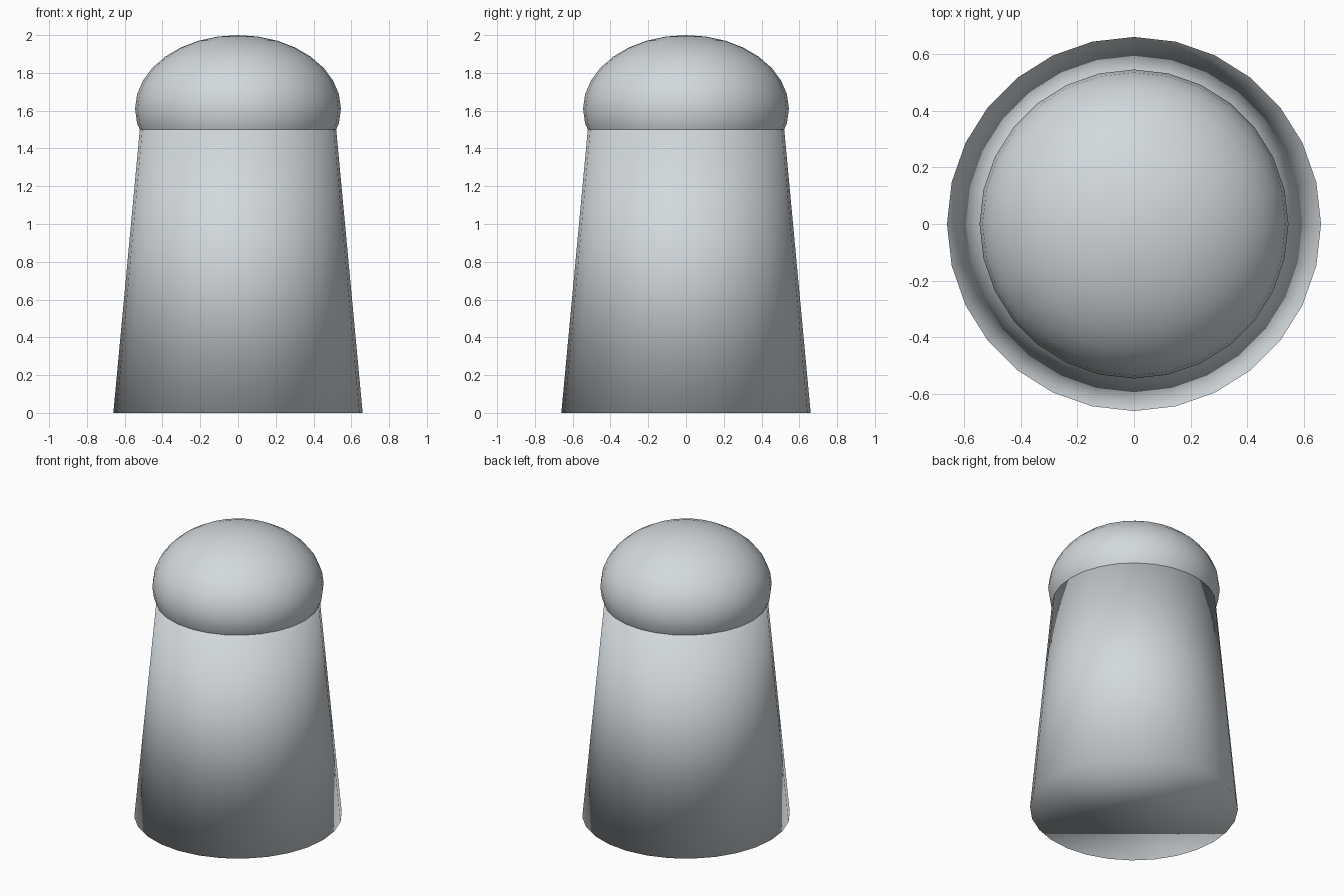
import bpy

cube = bpy.data.objects.get("Cube")
if cube:
    bpy.data.objects.remove(cube, do_unlink=True)

SIDES = 28

# Single pale grey material
grey = bpy.data.materials.new("pale_grey")
grey.use_nodes = True
colour = (0.65, 0.69, 0.72, 1.0)
grey.diffuse_color = colour
grey.node_tree.nodes["Principled BSDF"].inputs["Base Color"].default_value = colour


def finish(name):
    obj = bpy.context.object
    obj.name = name
    obj.data.materials.append(grey)
    # Fully smooth, caps included, so the rims shade softly
    bpy.ops.object.shade_smooth()
    return obj


# Tapered body, closed at both ends
bpy.ops.mesh.primitive_cone_add(vertices=SIDES, radius1=0.66, radius2=0.52,
                                depth=1.5, end_fill_type='NGON',
                                location=(0, 0, 0.75))
finish("tapered_body")

# Flattened round cap sunk into the top of the body
bpy.ops.mesh.primitive_uv_sphere_add(segments=SIDES, ring_count=16, radius=1,
                                     location=(0, 0, 1.61))
dome = finish("domed_cap")
dome.scale = (0.545, 0.545, 0.39)
